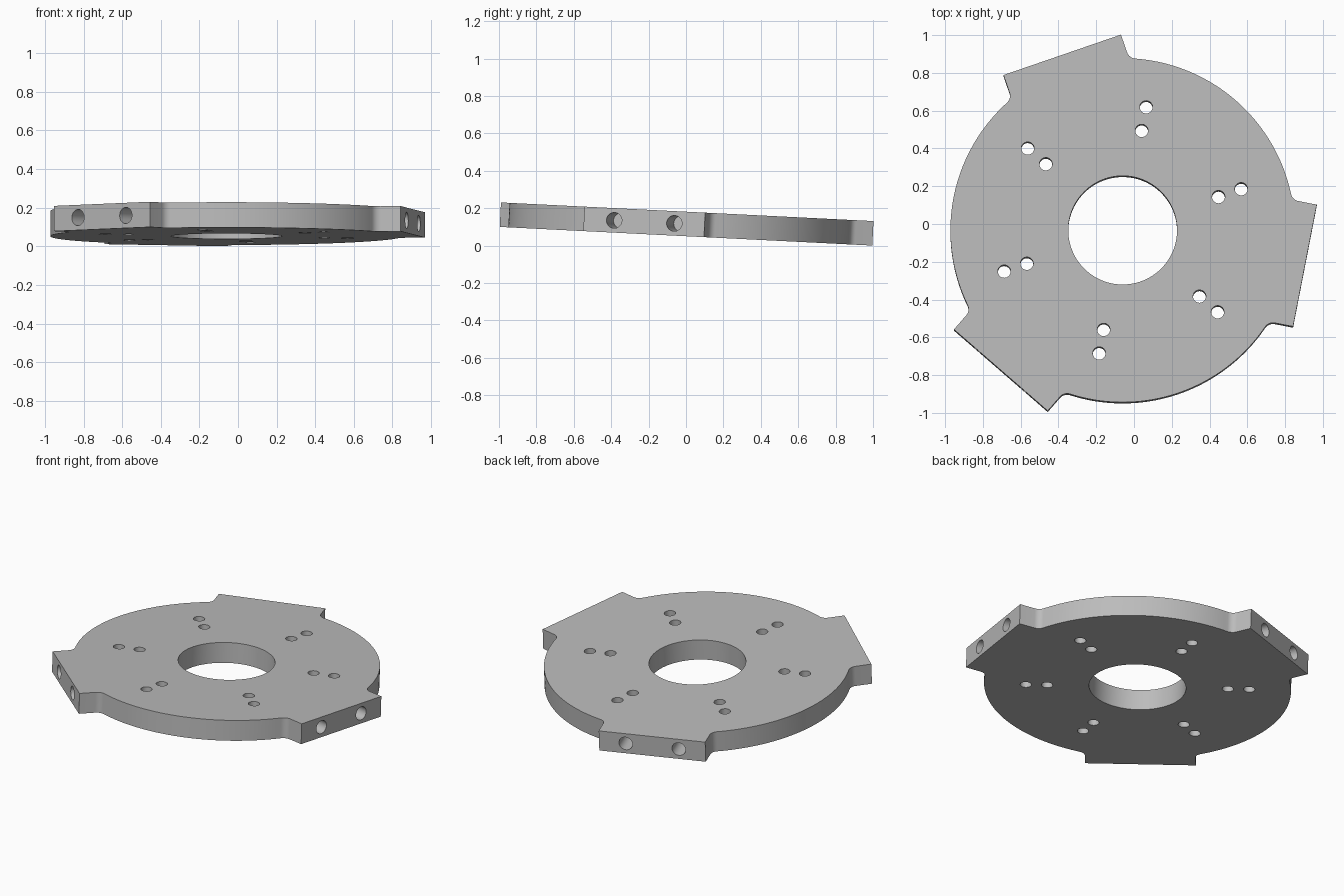
import bpy, bmesh, math
from mathutils import Matrix, Vector

cube = bpy.data.objects.get("Cube")
if cube:
    bpy.data.objects.remove(cube, do_unlink=True)

THICK = 0.131
RADIUS = 0.912            # round rim
HALF_TAB, TAB_OUT = 0.329, 0.983   # half width and distance of a tab's flat end
FILLET = 0.05
TABS = [math.radians(a) for a in (-11, 109, 229)]
PLACE = Matrix.Translation((-0.06, -0.036, 0.1175)) @ Matrix.Rotation(math.radians(-2.86), 4, "X")

grey = bpy.data.materials.new("machined grey")
grey.use_nodes = True
grey.diffuse_color = (0.5, 0.5, 0.5, 1)
grey.node_tree.nodes["Principled BSDF"].inputs["Base Color"].default_value = (0.5, 0.5, 0.5, 1)


def polar(r, a):
    return Vector((r * math.cos(a), r * math.sin(a)))


def arc(centre, r, start, end, steps):
    return [centre + polar(r, start + (end - start) * i / steps) for i in range(steps + 1)]


def add_object(name, bm):
    bmesh.ops.recalc_face_normals(bm, faces=bm.faces)
    mesh = bpy.data.meshes.new(name)
    bm.to_mesh(mesh)
    bm.free()
    mesh.materials.append(grey)
    obj = bpy.data.objects.new(name, mesh)
    obj.matrix_world = PLACE
    bpy.context.collection.objects.link(obj)
    return obj


# Outline of one third: half a tab, fillet, rim, fillet, half the next tab
along = math.sqrt((RADIUS + FILLET) ** 2 - (HALF_TAB + FILLET) ** 2)
meet = math.atan2(HALF_TAB + FILLET, along)
third = 2 * math.pi / 3
corner = Vector((TAB_OUT, HALF_TAB))
fillet = arc(Vector((along, HALF_TAB + FILLET)), FILLET, -math.pi / 2, meet - math.pi, 8)
rim = arc(Vector((0, 0)), RADIUS, meet, third - meet, 48)[1:-1]
first_half = [corner] + fillet
turn = Matrix.Rotation(third, 2)
second_half = [turn @ Vector((p.x, -p.y)) for p in reversed(first_half)]
section = first_half + rim + second_half

# Plate body
bm = bmesh.new()
verts = []
for a in TABS:
    spin = Matrix.Rotation(a, 2)
    verts += [bm.verts.new((*(spin @ p), -THICK / 2)) for p in section]
base = bm.faces.new(verts)
top = bmesh.ops.extrude_face_region(bm, geom=[base])
bmesh.ops.translate(bm, vec=(0, 0, THICK),
                    verts=[v for v in top["geom"] if isinstance(v, bmesh.types.BMVert)])
plate = add_object("mounting_plate", bm)

# Cutter: central bore, six pairs of small holes, two blind holes per tab
bm = bmesh.new()


def drill(matrix, r, depth, sides):
    bmesh.ops.create_cone(bm, cap_ends=True, segments=sides, radius1=r, radius2=r,
                          depth=depth, matrix=matrix)


drill(Matrix.Identity(4), 0.288, 0.5, 96)
for k in range(6):
    for r in (0.537, 0.664):
        p = polar(r, math.radians(19.2 + 60 * k))
        drill(Matrix.Translation((p.x, p.y, 0)), 0.034, 0.5, 32)
for a in TABS:
    for side in (-0.164, 0.164):
        drill(Matrix.Rotation(a, 4, "Z") @ Matrix.Translation((TAB_OUT, side, 0))
              @ Matrix.Rotation(math.pi / 2, 4, "Y"), 0.042, 0.4, 32)
cutter = add_object("hole_cutter", bm)
cutter.hide_render = True

cut = plate.modifiers.new("holes", "BOOLEAN")
cut.operation = "DIFFERENCE"
cut.solver = "EXACT"
cut.object = cutter

# Apply the cut, drop the helper and shade the round walls smooth
bpy.ops.object.select_all(action="DESELECT")
plate.select_set(True)
bpy.context.view_layer.objects.active = plate
bpy.ops.object.modifier_apply(modifier=cut.name)
bpy.data.objects.remove(cutter, do_unlink=True)
bpy.ops.object.shade_smooth_by_angle(angle=math.radians(30))
